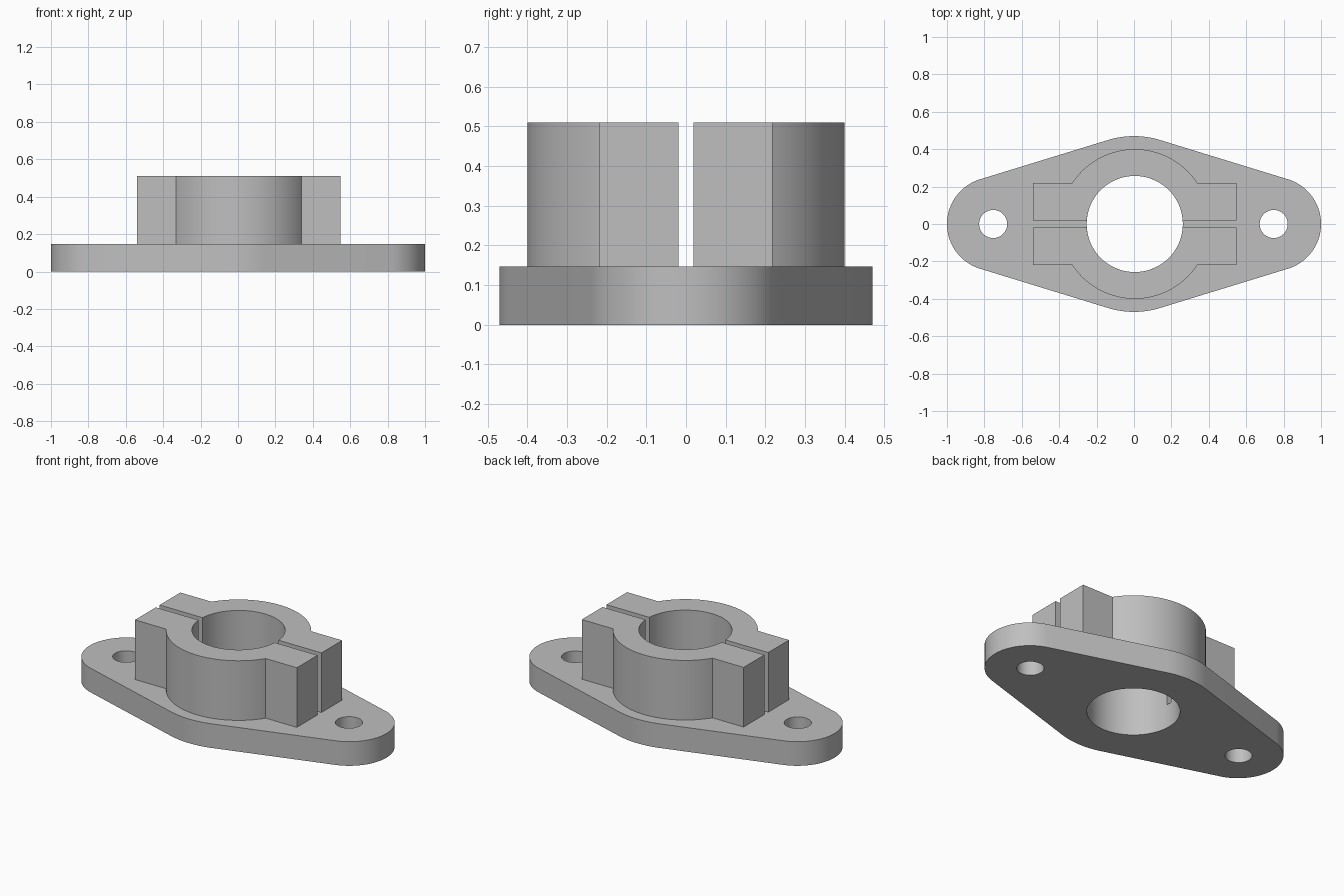
import bpy, bmesh
from math import cos, sin, asin, pi

cube = bpy.data.objects.get("Cube")
if cube:
    bpy.data.objects.remove(cube, do_unlink=True)

# Main sizes
PLATE_H, TOTAL_H = 0.147, 0.51
CX, BORE_R, COLLAR_R, HUB_R = 0.004, 0.257, 0.4, 0.47
END_X, END_R, HOLE_R = 0.75, 0.25, 0.075
EAR_X, EAR_Y, GAP = 0.545, 0.218, 0.019

grey = bpy.data.materials.new("plain grey")
grey.use_nodes = True
colour = (0.52, 0.52, 0.52, 1)
grey.diffuse_color = colour
grey.node_tree.nodes["Principled BSDF"].inputs["Base Color"].default_value = colour


def arc(cx, r, start, end, steps=48):
    """Points on an arc centred on the x axis."""
    angles = [start + (end - start) * i / steps for i in range(steps + 1)]
    return [(cx + r * cos(a), r * sin(a)) for a in angles]


def circle(cx, r, steps=96):
    return arc(cx, r, 0, 2 * pi, steps)[:-1]


def extruded(name, loops, z0, z1):
    """Fill an outline, with any hole loops, and extrude it upwards."""
    bm = bmesh.new()
    edges = []
    for loop in loops:
        verts = [bm.verts.new((x, y, z0)) for x, y in loop]
        edges += [bm.edges.new((v, verts[i - 1])) for i, v in enumerate(verts)]
    bmesh.ops.triangle_fill(bm, use_beauty=True, edges=edges, normal=(0, 0, 1))
    result = bmesh.ops.extrude_face_region(bm, geom=bm.faces[:], use_keep_orig=True)
    top = [g for g in result["geom"] if isinstance(g, bmesh.types.BMVert)]
    bmesh.ops.translate(bm, verts=top, vec=(0, 0, z1 - z0))
    bmesh.ops.recalc_face_normals(bm, faces=bm.faces[:])
    mesh = bpy.data.meshes.new(name)
    bm.to_mesh(mesh)
    bm.free()
    mesh.materials.append(grey)
    obj = bpy.data.objects.new(name, mesh)
    bpy.context.collection.objects.link(obj)
    bpy.ops.object.select_all(action="DESELECT")
    obj.select_set(True)
    bpy.context.view_layer.objects.active = obj
    bpy.ops.object.shade_smooth_by_angle(angle=pi / 12)
    return obj


# Flange plate: round ends joined to a wider hub by tangent lines
tilt = asin((HUB_R - END_R) / END_X)
a = pi / 2 - tilt
outline = (arc(END_X, END_R, -a, a)
           + arc(0, HUB_R, a, pi - a)
           + arc(-END_X, END_R, pi - a, pi + a)
           + arc(0, HUB_R, pi + a, 2 * pi - a))
holes = [circle(CX, BORE_R)] + [circle(s * END_X - 0.003, HOLE_R, 64) for s in (-1, 1)]
extruded("flange_plate", [outline] + holes, 0, PLATE_H)

# Split collar: two mirrored halves with clamping ears
outer, inner = asin(EAR_Y / COLLAR_R), asin(GAP / BORE_R)
half = ([(CX + EAR_X, GAP), (CX + EAR_X, EAR_Y)]
        + arc(CX, COLLAR_R, outer, pi - outer)
        + [(CX - EAR_X, EAR_Y), (CX - EAR_X, GAP)]
        + arc(CX, BORE_R, pi - inner, inner))
for name, side in (("collar_back", 1), ("collar_front", -1)):
    extruded(name, [[(x, side * y) for x, y in half]], PLATE_H, TOTAL_H)
